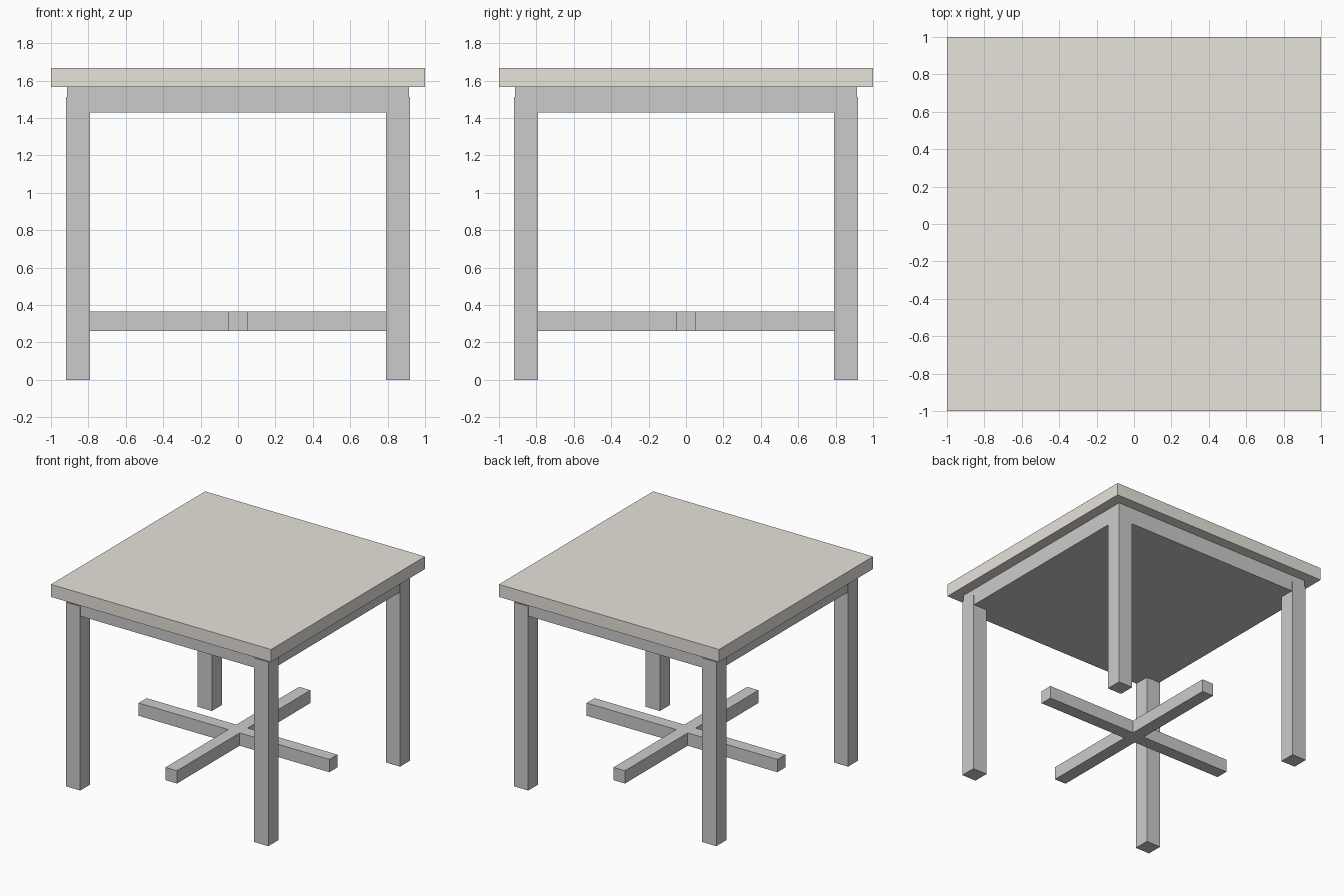
import bpy

if "Cube" in bpy.data.objects:
    bpy.data.objects.remove(bpy.data.objects["Cube"])


def box(name, x, y, z):
    """Box spanning the given (min, max) ranges."""
    bpy.ops.mesh.primitive_cube_add(size=1)
    ob = bpy.context.object
    ob.name = name
    ob.location = [(a + b) / 2 for a, b in (x, y, z)]
    ob.scale = [b - a for a, b in (x, y, z)]
    bpy.ops.object.transform_apply(location=True, rotation=False, scale=True)
    return ob


# Table top, slightly warm grey
top = box("table_top", (-1, 1), (-1, 1), (1.565, 1.668))
mat = bpy.data.materials.new("warm_grey")
mat.diffuse_color = (0.8, 0.77, 0.71, 1)
mat.use_nodes = True
mat.node_tree.nodes["Principled BSDF"].inputs["Base Color"].default_value = mat.diffuse_color
top.data.materials.append(mat)

# Solid apron block under the top
box("apron", (-0.914, 0.914), (-0.914, 0.914), (1.43, 1.565))

# Four legs, standing just proud of the apron
for sx, side in ((-1, "left"), (1, "right")):
    for sy, end in ((-1, "front"), (1, "back")):
        xs = sorted((sx * 0.79, sx * 0.92))
        ys = sorted((sy * 0.79, sy * 0.92))
        box(f"{end}_{side}_leg", xs, ys, (0, 1.512))

# Crossed stretchers
long, half, height = (-0.867, 0.867), (-0.052, 0.052), (0.262, 0.367)
box("stretcher_across", long, half, height)
box("stretcher_along", half, long, height)
